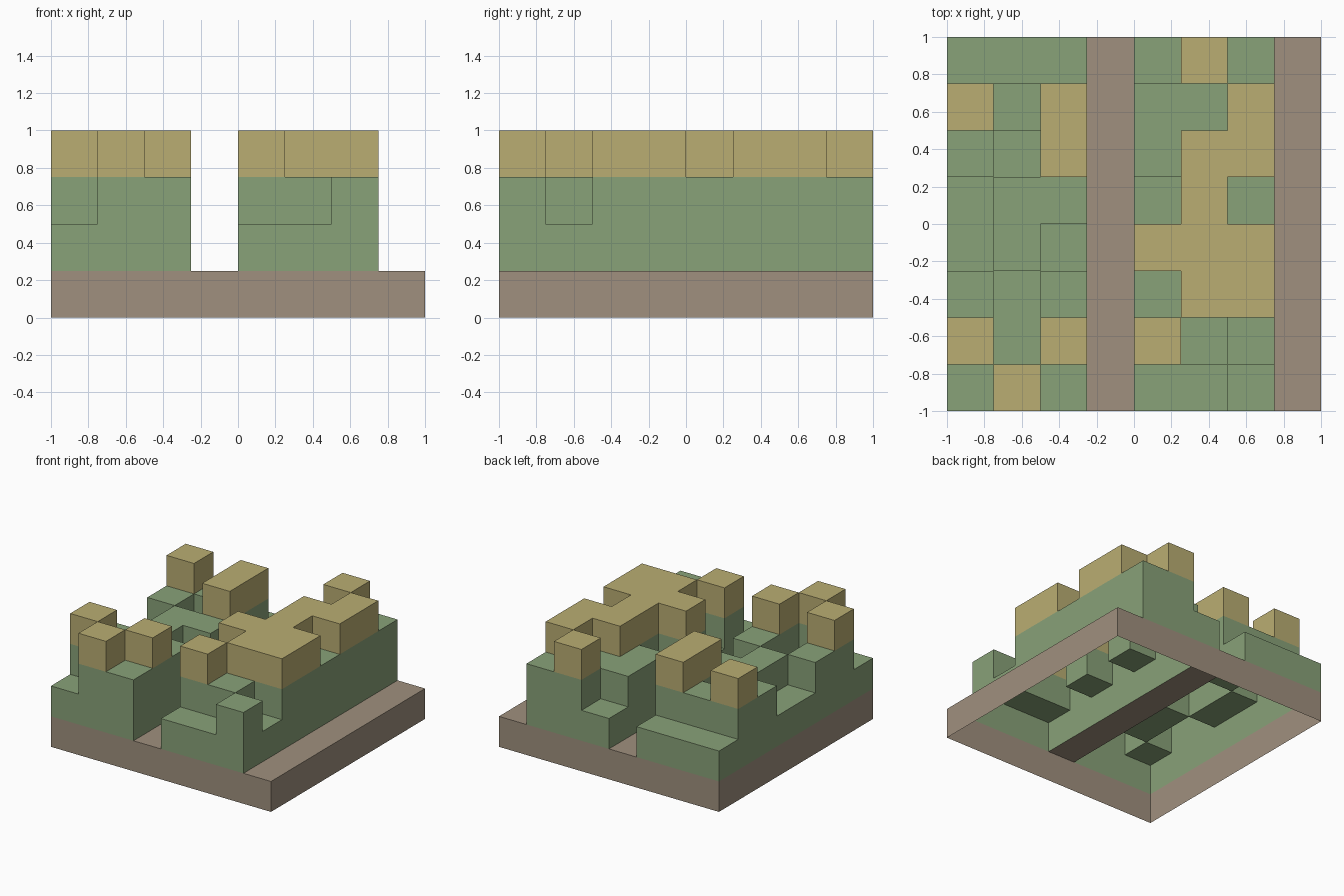
import bpy, bmesh

if "Cube" in bpy.data.objects:
    bpy.data.objects.remove(bpy.data.objects["Cube"])

# Column heights in blocks, listed from the back row to the front row
ROWS = ["22212431",
        "43413341",
        "32413441",
        "23312431",
        "23214441",
        "32312441",
        "42414321",
        "24312231"]
S = 0.25  # block size


def height(i, j):
    if 0 <= i < 8 and 0 <= j < 8:
        return int(ROWS[7 - j][i])
    return 0


def terrain_layer(name, levels, colour):
    """Skin of exposed block faces for the given levels, open underneath."""
    bm = bmesh.new()

    def quad(*corners):
        bm.faces.new([bm.verts.new((x * S - 1, y * S - 1, z * S)) for x, y, z in corners])

    for k in levels:
        for i in range(8):
            for j in range(8):
                h = height(i, j)
                if h < k:
                    continue
                if h == k:  # top of the column
                    quad((i, j, k), (i + 1, j, k), (i + 1, j + 1, k), (i, j + 1, k))
                # walls facing lower neighbours
                for (dx, dy), (a, b), (c, d) in (
                        ((0, -1), (0, 0), (1, 0)), ((1, 0), (1, 0), (1, 1)),
                        ((0, 1), (1, 1), (0, 1)), ((-1, 0), (0, 1), (0, 0))):
                    if height(i + dx, j + dy) < k:
                        quad((i + a, j + b, k - 1), (i + c, j + d, k - 1),
                             (i + c, j + d, k), (i + a, j + b, k))
    bmesh.ops.remove_doubles(bm, verts=bm.verts, dist=1e-4)
    mesh = bpy.data.meshes.new(name)
    bm.to_mesh(mesh)
    bm.free()
    mat = bpy.data.materials.new(name + "_colour")
    mat.diffuse_color = (*colour, 1)
    mat.use_nodes = True
    mat.node_tree.nodes["Principled BSDF"].inputs["Base Color"].default_value = mat.diffuse_color
    mesh.materials.append(mat)
    bpy.context.collection.objects.link(bpy.data.objects.new(name, mesh))


# Brown soil, green grass blocks, tan caps
terrain_layer("soil_base", [1], (0.35, 0.28, 0.21))
terrain_layer("grass_blocks", [2, 3], (0.25, 0.36, 0.19))
terrain_layer("sand_caps", [4], (0.49, 0.42, 0.17))
